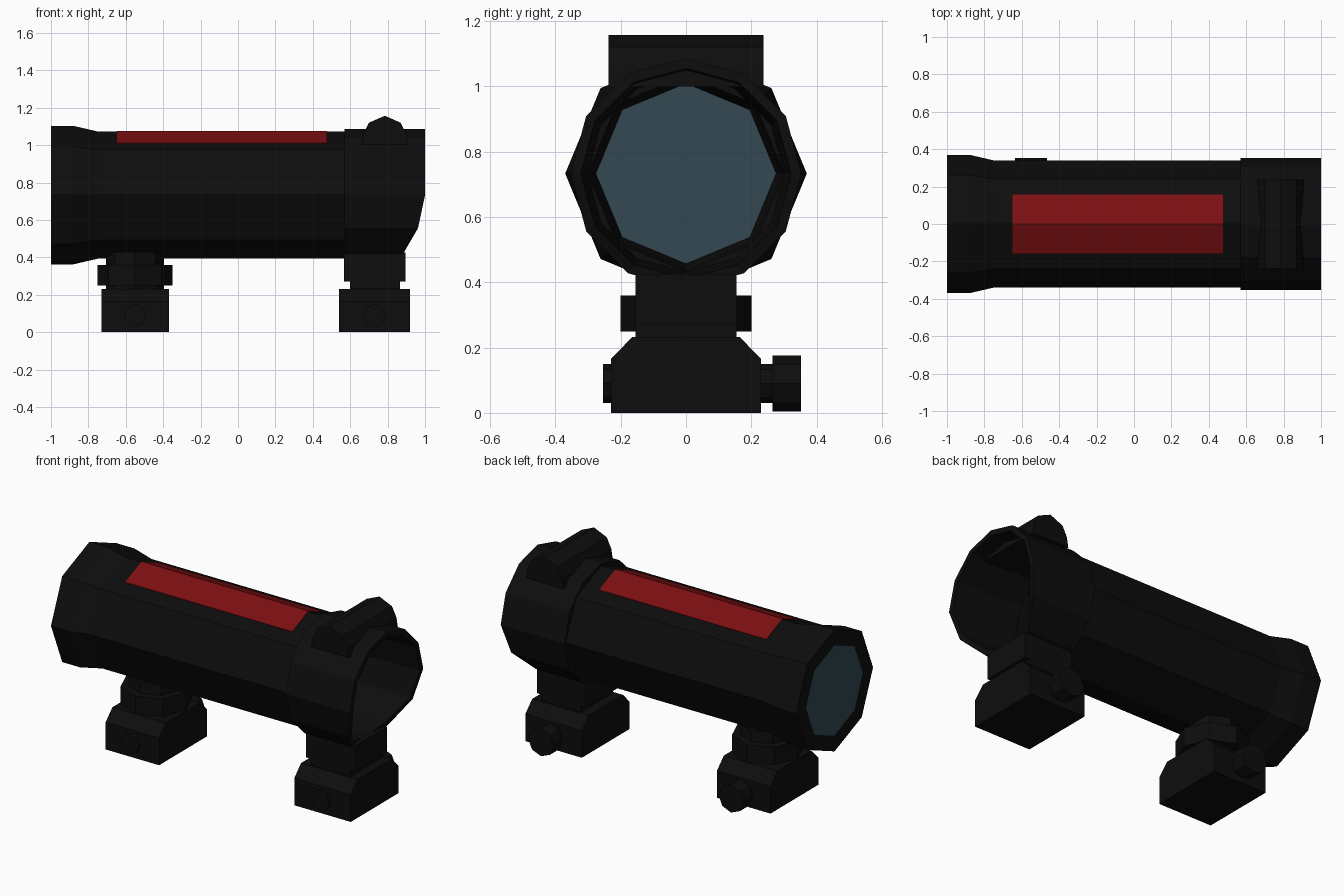
import bpy, bmesh, math
from mathutils import Matrix

cube = bpy.data.objects.get("Cube")
if cube:
    bpy.data.objects.remove(cube, do_unlink=True)

AXIS_Z = 0.733  # height of the tube's axis


def material(name, rgb):
    m = bpy.data.materials.new(name)
    m.use_nodes = True
    m.diffuse_color = (*rgb, 1)
    shader = next(n for n in m.node_tree.nodes if n.type == 'BSDF_PRINCIPLED')
    shader.inputs["Base Color"].default_value = (*rgb, 1)
    return m


BLACK = material("matte_black", (0.004, 0.004, 0.004))
RED = material("dark_red", (0.2, 0.005, 0.006))
GLASS = material("blue_grey_glass", (0.033, 0.066, 0.085))


def finish(name, bm, mat):
    bmesh.ops.recalc_face_normals(bm, faces=bm.faces)
    mesh = bpy.data.meshes.new(name)
    bm.to_mesh(mesh)
    bm.free()
    mesh.materials.append(mat)
    obj = bpy.data.objects.new(name, mesh)
    bpy.context.collection.objects.link(obj)
    return obj


def hollow(name, profile, sides, mat, shift=None):
    """Sweep a closed (x, radius) outline around the tube's axis."""
    bm = bmesh.new()
    rings = []
    for x, r in profile:
        ring = []
        for i in range(sides):
            a = math.tau * i / sides
            dx = shift(x, math.sin(a)) if shift else 0
            ring.append(bm.verts.new((x + dx, r * math.cos(a), AXIS_Z + r * math.sin(a))))
        rings.append(ring)
    for k, ring in enumerate(rings):
        nxt = rings[(k + 1) % len(rings)]
        for i in range(sides):
            j = (i + 1) % sides
            bm.faces.new((ring[i], ring[j], nxt[j], nxt[i]))
    return finish(name, bm, mat)


def prism(name, outline, axis, lo, hi, mat=BLACK):
    """Extrude a 2D outline: (y, z) along x, or (x, z) along y."""
    bm = bmesh.new()
    place = (lambda p, t: (t, *p)) if axis == 'x' else (lambda p, t: (p[0], t, p[1]))
    ends = [[bm.verts.new(place(p, t)) for p in outline] for t in (lo, hi)]
    for end in ends:
        bm.faces.new(end)
    n = len(outline)
    for i in range(n):
        j = (i + 1) % n
        bm.faces.new((ends[0][i], ends[0][j], ends[1][j], ends[1][i]))
    return finish(name, bm, mat)


def box(name, x0, x1, half_y, z0, z1):
    return prism(name, [(-half_y, z0), (half_y, z0), (half_y, z1), (-half_y, z1)], 'x', x0, x1)


def circle(cx, cz, r, sides):
    return [(cx + r * math.cos(math.tau * i / sides), cz + r * math.sin(math.tau * i / sides))
            for i in range(sides)]


def disc(name, x, r, z0, z1, sides=8):
    bm = bmesh.new()
    bmesh.ops.create_cone(bm, cap_ends=True, segments=sides, radius1=r, radius2=r, depth=z1 - z0,
                          matrix=Matrix.Translation((x, 0, (z0 + z1) / 2)))
    return finish(name, bm, BLACK)


# Eight-sided hollow tube with a flared rear end
hollow("tube", [(-1, 0.275), (-1, 0.37), (-0.88, 0.37), (-0.75, 0.34),
                (0.58, 0.34), (0.58, 0.3), (-0.9, 0.29)], 8, BLACK)

# Lens closing the rear end
prism("lens", circle(0, AXIS_Z, 0.276, 8), 'x', -0.999, -0.99, GLASS)


# Front collar, with its lower lip cut back
def lip(x, s):
    return -0.15 * s * s if x > 0.9 and s < -0.01 else 0


hollow("collar", [(0.57, 0.3), (0.57, 0.353), (1, 0.353), (1, 0.322)], 12, BLACK, lip)

# Raised ridge across the collar
prism("collar_ridge", [(0.66, 1.0), (0.67, 1.06), (0.7, 1.12), (0.785, 1.157),
                       (0.87, 1.12), (0.9, 1.06), (0.91, 1.0)], 'y', -0.238, 0.238)

# Red panel folded over the top edge of the tube
slope = math.tan(math.pi / 8)
top, half = AXIS_Z + 0.34, 0.157
upper = [(-half, top - half * slope), (0, top), (half, top - half * slope)]
prism("red_panel", [(y, z + 0.004) for y, z in upper] + [(y, z - 0.004) for y, z in reversed(upper)],
      'x', -0.65, 0.475, RED)

# Clamping bases with their cross bolts
for label, x0, x1 in (("rear", -0.73, -0.37), ("front", 0.54, 0.92)):
    mid = (x0 + x1) / 2
    prism(label + "_base", [(-0.23, 0), (0.23, 0), (0.23, 0.165), (0.165, 0.232),
                            (-0.165, 0.232), (-0.23, 0.165)], 'x', x0, x1)
    prism(label + "_bolt", circle(mid, 0.09, 0.06, 8), 'y', -0.254, 0.27)
    prism(label + "_knob", circle(mid, 0.09, 0.085, 8), 'y', 0.265, 0.352)

# Rear post with a locking ring
disc("rear_post", -0.55, 0.155, 0.22, 0.43)
disc("rear_locking_ring", -0.55, 0.2, 0.25, 0.36)

# Front post under the collar
box("front_neck", 0.6, 0.865, 0.155, 0.22, 0.28)
box("front_post", 0.567, 0.895, 0.155, 0.27, 0.425)
